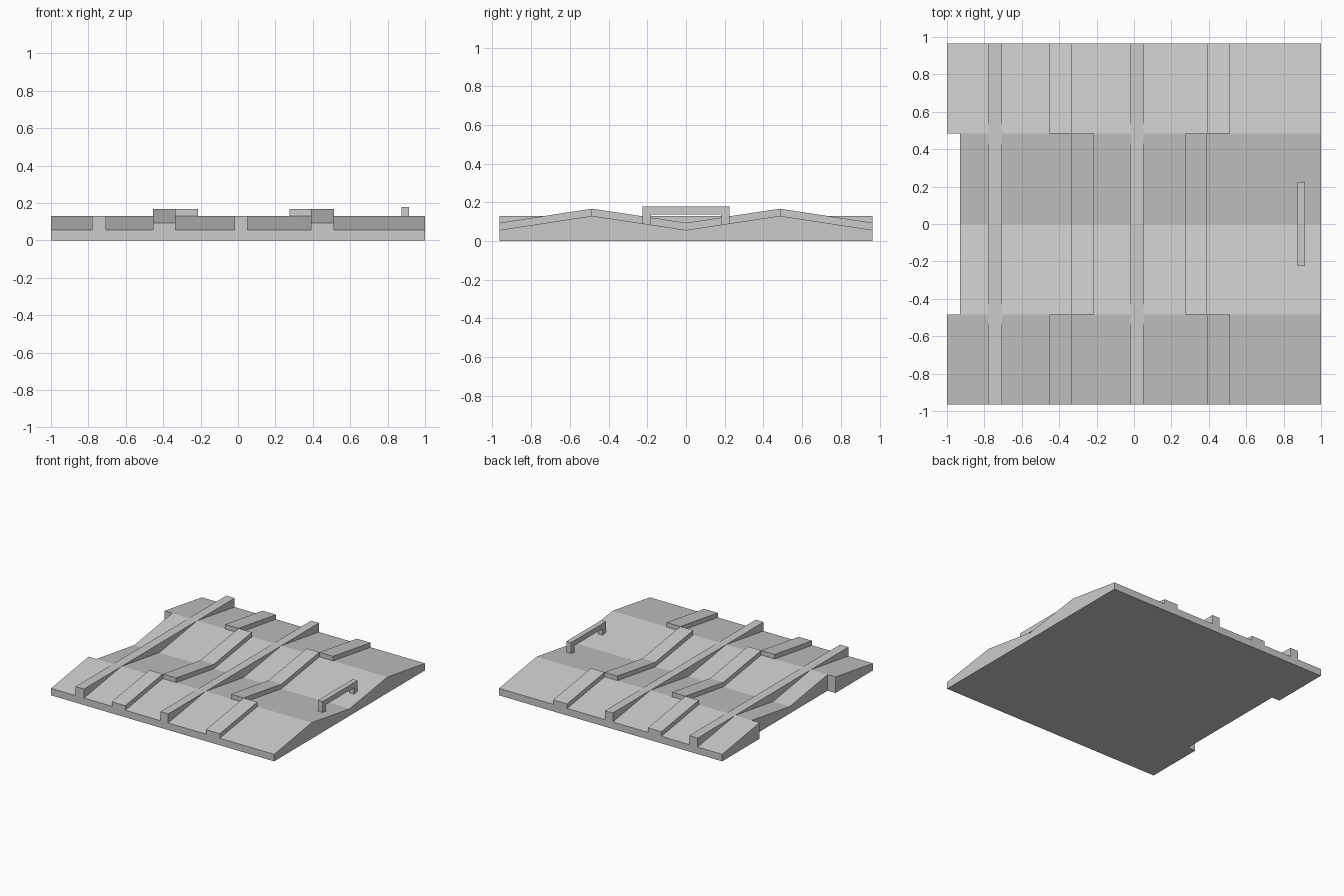
import bpy, bmesh

if "Cube" in bpy.data.objects:
    bpy.data.objects.remove(bpy.data.objects["Cube"])

EDGE, RIDGE = 0.965, 0.485      # half depth, ridge position
LOW, HIGH = 0.057, 0.13         # roof height at valley / ridge
RAISE = 0.037                   # height of the raised strips


def prism(name, profile, x0, x1):
    """Extrude a (y, z) profile along x."""
    bm = bmesh.new()
    face = bm.faces.new([bm.verts.new((x0, y, z)) for y, z in profile])
    ext = bmesh.ops.extrude_face_region(bm, geom=[face])
    verts = [v for v in ext["geom"] if isinstance(v, bmesh.types.BMVert)]
    bmesh.ops.translate(bm, verts=verts, vec=(x1 - x0, 0, 0))
    bmesh.ops.recalc_face_normals(bm, faces=bm.faces)
    mesh = bpy.data.meshes.new(name)
    bm.to_mesh(mesh)
    bm.free()
    obj = bpy.data.objects.new(name, mesh)
    bpy.context.collection.objects.link(obj)
    return obj


def box(name, x0, x1, y0, y1, z0, z1):
    return prism(name, [(y0, z0), (y1, z0), (y1, z1), (y0, z1)], x0, x1)


def band(points):
    """Closed profile lying on the roof line, RAISE thick."""
    return points + [(y, z + RAISE) for y, z in reversed(points)]


# Zigzag roof slab with a recess in the left edge
slab = prism("roof_slab", [(-EDGE, 0), (EDGE, 0), (EDGE, LOW), (RIDGE, HIGH),
                           (0, LOW), (-RIDGE, HIGH), (-EDGE, LOW)], -1, 1)
cutter = box("recess_cutter", -1.1, -0.93, -RIDGE, RIDGE, -0.1, 0.3)
cutter.hide_render = True
cutter.hide_viewport = True
cut = slab.modifiers.new("recess", 'BOOLEAN')
cut.operation = 'DIFFERENCE'
cut.solver = 'EXACT'
cut.object = cutter

# Long level beams across the valleys
for i, (x0, x1) in enumerate([(-0.78, -0.705), (-0.02, 0.05)]):
    box(f"level_beam_{i + 1}", x0, x1, -EDGE, EDGE, LOW, HIGH)

# Raised strips following the slopes
for i, (x0, x1) in enumerate([(-0.335, -0.215), (0.275, 0.39)]):
    prism(f"valley_strip_{i + 1}",
          band([(-RIDGE, HIGH), (0, LOW), (RIDGE, HIGH)]), x0, x1)
for i, (x0, x1) in enumerate([(-0.455, -0.335), (0.39, 0.513)]):
    for side, s in (("front", -1), ("back", 1)):
        prism(f"{side}_strip_{i + 1}",
              band([(s * EDGE, LOW), (s * RIDGE, HIGH)]), x0, x1)

# Handle: bar on two legs, feet meeting the slope
a, b = 0.225, 0.18
slope = (HIGH - LOW) / RIDGE
foot_a, foot_b = LOW + slope * a, LOW + slope * b
prism("handle", [(-a, foot_a), (-a, 0.178), (a, 0.178), (a, foot_a),
                 (b, foot_b), (b, 0.137), (-b, 0.137), (-b, foot_b)],
      0.873, 0.915)
